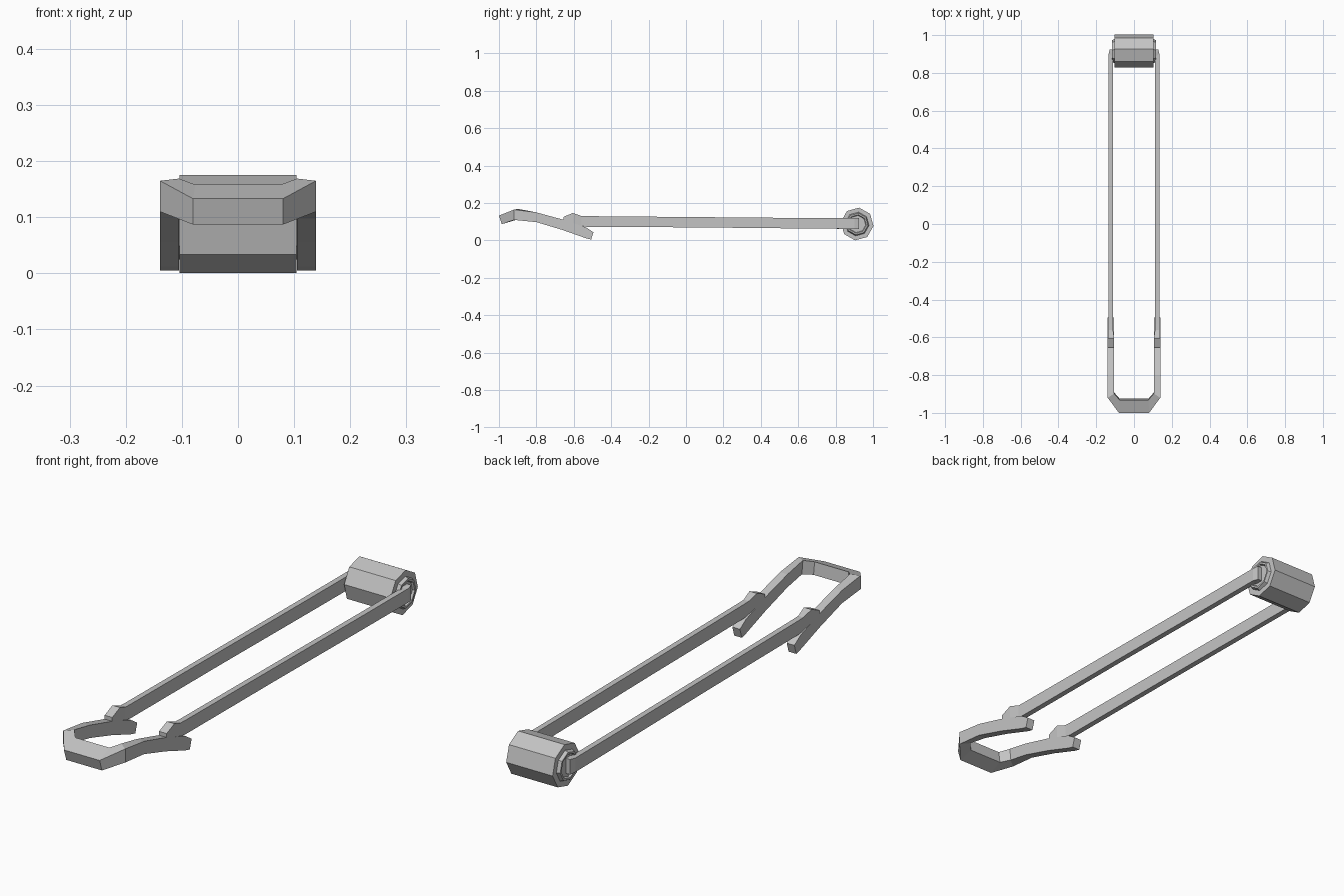
import bpy, bmesh, math

cube = bpy.data.objects.get("Cube")
if cube:
    bpy.data.objects.remove(cube)

grey = bpy.data.materials.new("grey_metal")
GREY = (0.55, 0.55, 0.55, 1)
grey.diffuse_color = GREY
grey.use_nodes = True
grey.node_tree.nodes["Principled BSDF"].inputs["Base Color"].default_value = GREY


def loft(name, rings):
    """Skin a closed solid through rings of equal point count, flat shaded."""
    bm = bmesh.new()
    loops = [[bm.verts.new(p) for p in ring] for ring in rings]
    n = len(loops[0])
    for a, b in zip(loops, loops[1:]):
        for i in range(n):
            j = (i + 1) % n
            bm.faces.new((a[i], a[j], b[j], b[i]))
    bm.faces.new(loops[0])
    bm.faces.new(loops[-1])
    bmesh.ops.recalc_face_normals(bm, faces=bm.faces)
    me = bpy.data.meshes.new(name)
    bm.to_mesh(me)
    bm.free()
    me.materials.append(grey)
    ob = bpy.data.objects.new(name, me)
    bpy.context.collection.objects.link(ob)
    return ob


def mirrored(rings):
    return [[(-x, y, z) for x, y, z in ring] for ring in rings]


def section(xi, yi, xo, yo, top, bottom):
    """Four-cornered bar section between an inner and an outer edge."""
    return [(xi, yi, bottom), (xo, yo, bottom), (xo, yo, top), (xi, yi, top)]


# Roller: octagonal drum with a raised, dished hub on each end
CY, CZ = 0.915, 0.088


def octagon(x, r):
    angles = [math.radians(83 + 45 * i) for i in range(8)]
    return [(x, CY + r * math.cos(a), CZ + r * math.sin(a)) for a in angles]


half = [(0.104, 0.088), (0.104, 0.064), (0.117, 0.058), (0.117, 0.050), (0.109, 0.046)]
right_end = [octagon(-x, r) for x, r in reversed(half)]
left_end = [octagon(x, r) for x, r in half]
loft("roller", right_end + left_end)

# Front handle: U-shaped bar with a bent-down nose and sloping tails
XI, XO = 0.105, 0.139
tail = [section(XI, y, XO, y + dy, top, bottom) for y, dy, top, bottom in (
    (-0.80, 0, 0.150, 0.098),
    (-0.66, 0, 0.112, 0.056),
    (-0.535, 0, 0.070, 0.012))]
tail_end = [(XI, -0.507, 0.005), (XO, -0.507, 0.005),
            (XO, -0.495, 0.044), (XI, -0.495, 0.044)]
corner = [(XI, -0.892, 0.115), (XO, -0.92, 0.110),
          (XO, -0.92, 0.165), (XI, -0.898, 0.169)]
nose = [(0.076, -0.925, 0.108), (0.08, -0.985, 0.087),
        (0.08, -1.0, 0.133), (0.076, -0.932, 0.158)]
left_half = [tail_end] + tail[::-1] + [corner, nose]
loft("front_handle", left_half + mirrored(left_half)[::-1])

# Side arms: wide angled head, long thin bar, end hooked into the hub
AI, AO = 0.111, 0.134
arm = [
    section(XI, -0.655, XO, -0.655, 0.126, 0.106),
    section(XI, -0.605, XO, -0.605, 0.147, 0.090),
    section(AI, -0.56, AO, -0.56, 0.131, 0.078),
    section(AI, -0.53, AO, -0.53, 0.130, 0.073),
    section(AI, 0.05, AO, 0.05, 0.125, 0.070),
    section(AI, 0.63, AO, 0.63, 0.120, 0.064),
    section(AI, 0.885, AO, 0.90, 0.119, 0.062),
    section(AI, 0.893, 0.128, 0.925, 0.121, 0.060),
    section(0.100, 0.893, 0.100, 0.925, 0.121, 0.060),
]
loft("left_arm", arm)
loft("right_arm", mirrored(arm))
